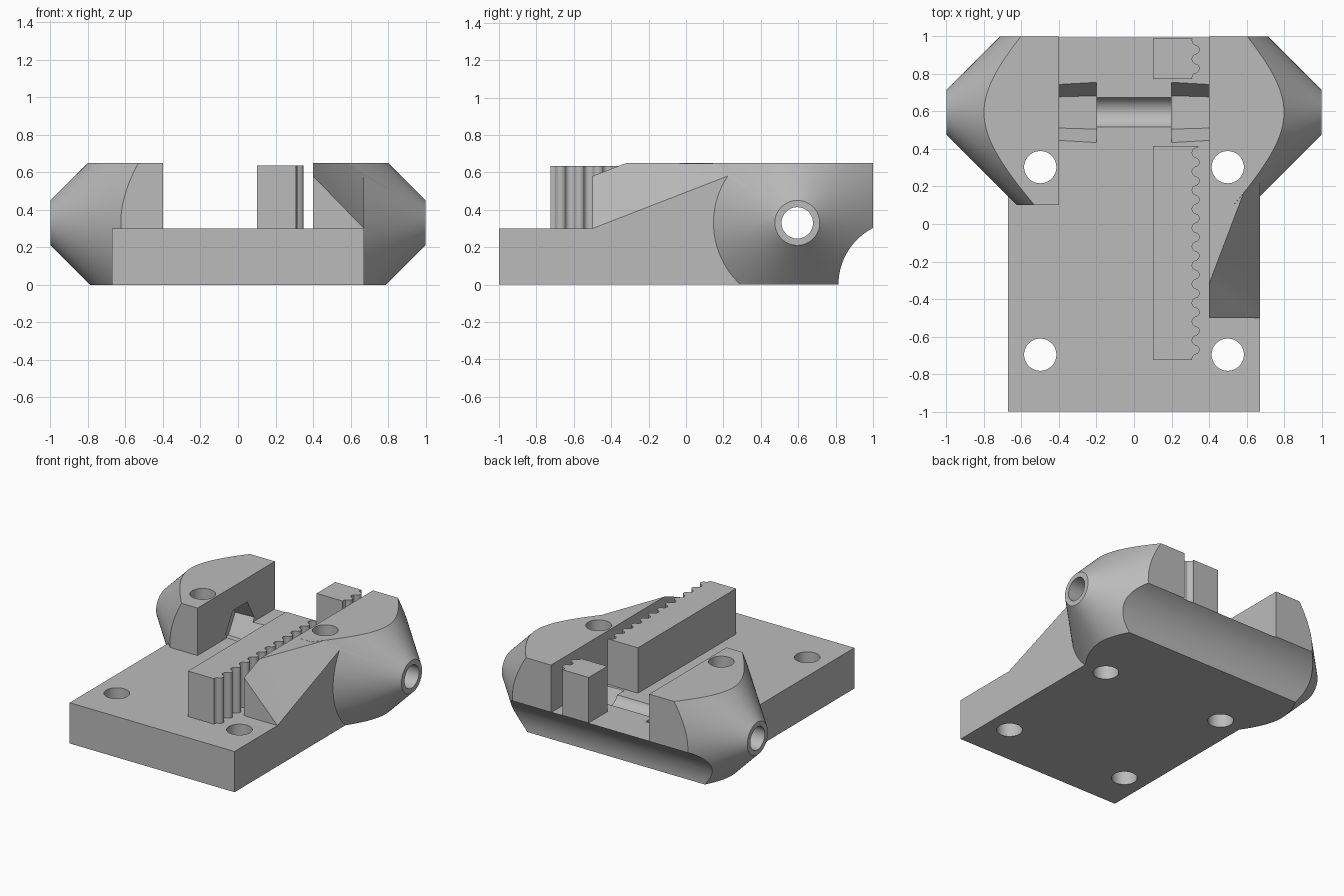
import bpy, bmesh
from math import cos, sin, pi, sqrt

old = bpy.data.objects.get("Cube")
if old:
    bpy.data.objects.remove(old, do_unlink=True)

grey = bpy.data.materials.new("light_grey")
grey.use_nodes = True
grey.diffuse_color = (0.5, 0.5, 0.5, 1)
grey.node_tree.nodes["Principled BSDF"].inputs["Base Color"].default_value = (0.5, 0.5, 0.5, 1)

AXIS_Y, AXIS_Z = 0.595, 0.33   # centre line of the cross bolt
TOP = 0.65
PLATE = 0.3


def loft(name, ring_a, ring_b):
    """Closed solid between two matching rings of points."""
    bm = bmesh.new()
    a = [bm.verts.new(p) for p in ring_a]
    b = [bm.verts.new(p) for p in ring_b]
    bm.faces.new(a)
    bm.faces.new(b)
    for i in range(len(a)):
        j = (i + 1) % len(a)
        bm.faces.new((a[i], a[j], b[j], b[i]))
    bmesh.ops.recalc_face_normals(bm, faces=bm.faces)
    mesh = bpy.data.meshes.new(name)
    bm.to_mesh(mesh)
    bm.free()
    mesh.materials.append(grey)
    ob = bpy.data.objects.new(name, mesh)
    bpy.context.collection.objects.link(ob)
    return ob


def prism(name, outline, z0, z1):
    return loft(name, [(x, y, z0) for x, y in outline], [(x, y, z1) for x, y in outline])


def box(name, x0, x1, y0, y1, z0, z1):
    return prism(name, [(x0, y0), (x1, y0), (x1, y1), (x0, y1)], z0, z1)


def circle(n, r, cx, cy):
    return [(cx + r * cos(2 * pi * i / n), cy + r * sin(2 * pi * i / n)) for i in range(n)]


def bar(name, n, x0, r0, x1, r1, cy=AXIS_Y, cz=AXIS_Z):
    """Tapered round or polygonal bar lying along x."""
    return loft(name, [(x0, y, z) for y, z in circle(n, r0, cy, cz)],
                [(x1, y, z) for y, z in circle(n, r1, cy, cz)])


def combine(target, tool, operation):
    mod = target.modifiers.new("combine", 'BOOLEAN')
    mod.operation = operation
    mod.solver = 'EXACT'
    mod.object = tool
    bpy.context.view_layer.objects.active = target
    bpy.ops.object.modifier_apply(modifier=mod.name)
    bpy.data.objects.remove(tool, do_unlink=True)


def rack(name, y0, y1):
    """Upright bar whose right side carries rounded teeth."""
    steps = round((y1 - y0) * 120)
    edge = []
    for i in range(steps + 1):
        y = y0 + (y1 - y0) * i / steps
        wave = cos(2 * pi * (y + 0.67) / 0.1)
        edge.append((0.33 + 0.02 * (1 if wave > 0 else -1) * sqrt(abs(wave)), y))
    return prism(name, [(0.1, y1), (0.1, y0)] + edge, 0.27, 0.635)


# Base plate
body = box("clamp_body", -0.672, 0.672, -1, 1, 0, PLATE)

# Conical side blocks, trimmed square
for side, label in ((-1, "right"), (1, "left")):
    block = bar(label + "_block", 128, side * 0.4, 0.72, side, 0.12)
    trim = box("trim", -1.2, 1.2, 0.1, 1, 0, TOP)
    combine(block, trim, 'INTERSECT')
    combine(body, block, 'UNION')

# Sloping brace in front of the left block
xi, xo, yb = 0.4, 0.672, 0.405
brace = loft("brace",
             [(xi, -0.5, 0.2), (xi, -0.5, 0.58), (xi, -0.32, TOP), (xi, yb, TOP), (xi, yb, 0.2)],
             [(xo, -0.5, 0.2), (xo, -0.5, PLATE), (xo, yb - 0.01, TOP - 0.003),
              (xo, yb, TOP), (xo, yb, 0.2)])
bm = bmesh.new()
bm.from_mesh(brace.data)
bmesh.ops.triangulate(bm, faces=bm.faces)
bm.to_mesh(brace.data)
bm.free()
combine(body, brace, 'UNION')

# Toothed rack, in two pieces either side of the bolt
combine(body, rack("front_rack", -0.725, 0.417), 'UNION')
combine(body, rack("back_rack", 0.773, 0.99), 'UNION')

# Concave scoop along the lower back edge
combine(body, bar("scoop", 96, -1.2, 0.34, 1.2, 0.34, 1.155, 0), 'DIFFERENCE')

# Bolt bore and tapered hexagonal pockets
combine(body, bar("bore", 48, -1.2, 0.084, 1.2, 0.084), 'DIFFERENCE')
for side in (-1, 1):
    combine(body, bar("pocket", 6, side * 0.2, 0.178, side * 0.55, 0.158), 'DIFFERENCE')

# Four mounting holes
for x in (-0.5, 0.5):
    for y in (-0.697, 0.303):
        combine(body, prism("hole", circle(48, 0.086, x, y), -0.2, 1), 'DIFFERENCE')

# One material, smooth curves with sharp edges
body.data.materials.clear()
body.data.materials.append(grey)
for poly in body.data.polygons:
    poly.material_index = 0
bpy.ops.object.select_all(action='DESELECT')
body.select_set(True)
bpy.context.view_layer.objects.active = body
bpy.ops.object.shade_smooth_by_angle(angle=pi / 6)
